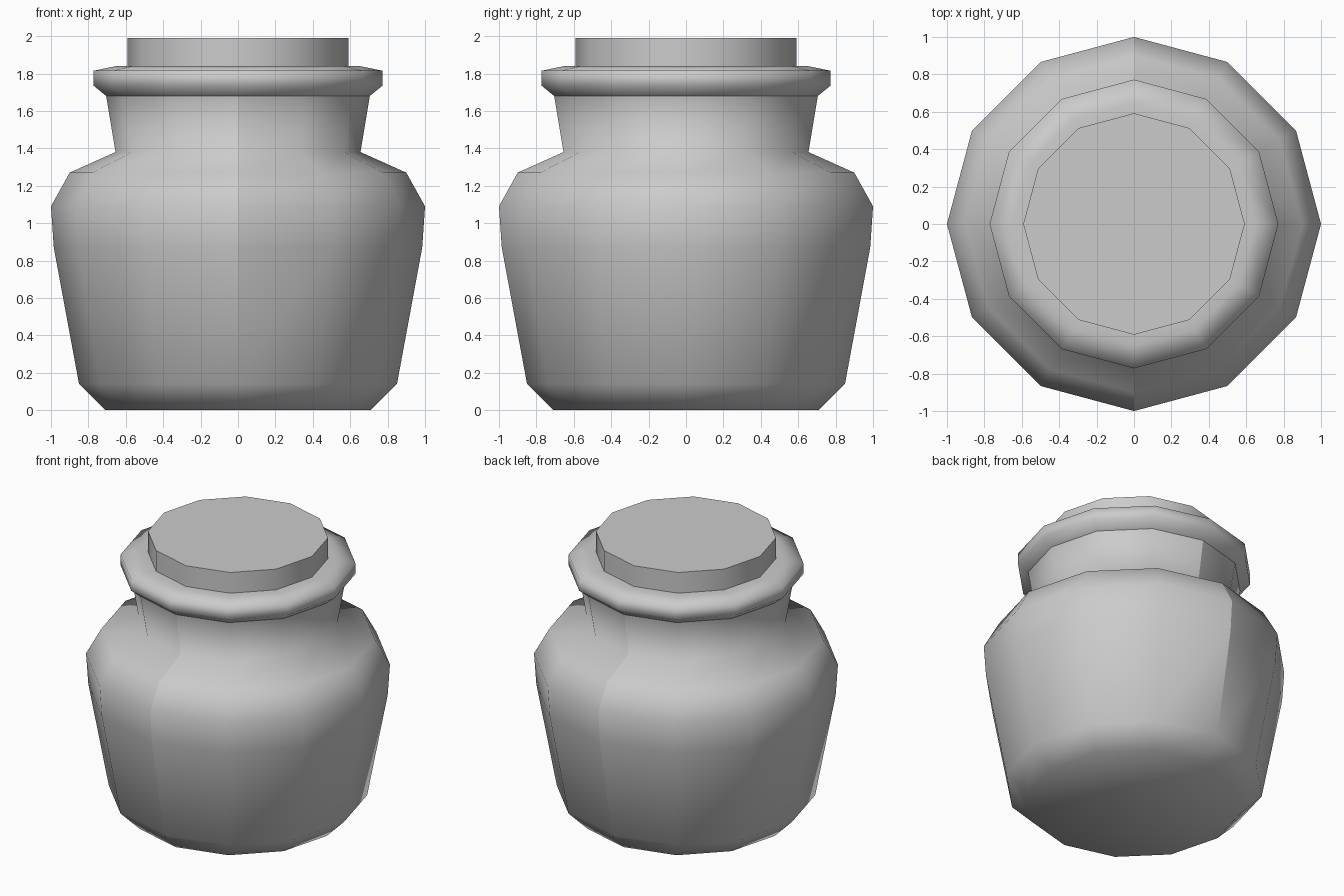
import bpy
import bmesh
from math import cos, sin, pi, radians

SIDES = 12

if "Cube" in bpy.data.objects:
    bpy.data.objects.remove(bpy.data.objects["Cube"])

# Single plain glaze
glaze = bpy.data.materials.new("plain_grey")
glaze.use_nodes = True
GREY = (0.6, 0.6, 0.6, 1)
glaze.diffuse_color = GREY
glaze.node_tree.nodes["Principled BSDF"].inputs["Base Color"].default_value = GREY


def turned_part(name, profile, cap_bottom=False, cap_top=False, seam_above=None, sharp_angle=60):
    """Revolve (radius, height) points; optionally crease the front and back edges."""
    bm = bmesh.new()
    rings = []
    for r, z in profile:
        rings.append([bm.verts.new((r * cos(2 * pi * i / SIDES), r * sin(2 * pi * i / SIDES), z))
                      for i in range(SIDES)])
    for low, high in zip(rings, rings[1:]):
        for i in range(SIDES):
            j = (i + 1) % SIDES
            bm.faces.new((low[i], low[j], high[j], high[i]))
    if cap_bottom:
        centre = bm.verts.new((0, 0, profile[0][1]))
        for i in range(SIDES):
            bm.faces.new((centre, rings[0][(i + 1) % SIDES], rings[0][i]))
    if cap_top:
        bm.faces.new(rings[-1])
    mesh = bpy.data.meshes.new(name)
    bm.to_mesh(mesh)
    bm.free()
    mesh.materials.append(glaze)
    obj = bpy.data.objects.new(name, mesh)
    bpy.context.collection.objects.link(obj)
    bpy.ops.object.select_all(action="DESELECT")
    obj.select_set(True)
    bpy.context.view_layer.objects.active = obj
    bpy.ops.object.shade_smooth_by_angle(angle=radians(sharp_angle))
    if seam_above is not None:
        for edge in mesh.edges:
            ends = [mesh.vertices[v].co for v in edge.vertices]
            if all(abs(p.x) < 0.001 and abs(p.y) > 0.1 and p.z > seam_above for p in ends):
                edge.use_edge_sharp = True
    return obj


# Pot belly, shoulder and flared neck
turned_part("jar_body", [(0.71, 0), (0.85, 0.14), (0.985, 0.87), (1, 1.09), (0.9, 1.27),
                         (0.655, 1.38), (0.705, 1.68)],
            cap_bottom=True, seam_above=0.1, sharp_angle=80)

# Rolled rim around the mouth
turned_part("jar_rim", [(0.705, 1.68), (0.772, 1.735), (0.772, 1.815), (0.65, 1.84), (0.58, 1.84)],
            sharp_angle=85)

# Stopper
turned_part("stopper", [(0.592, 1.82), (0.592, 1.99)], cap_top=True, sharp_angle=50)
